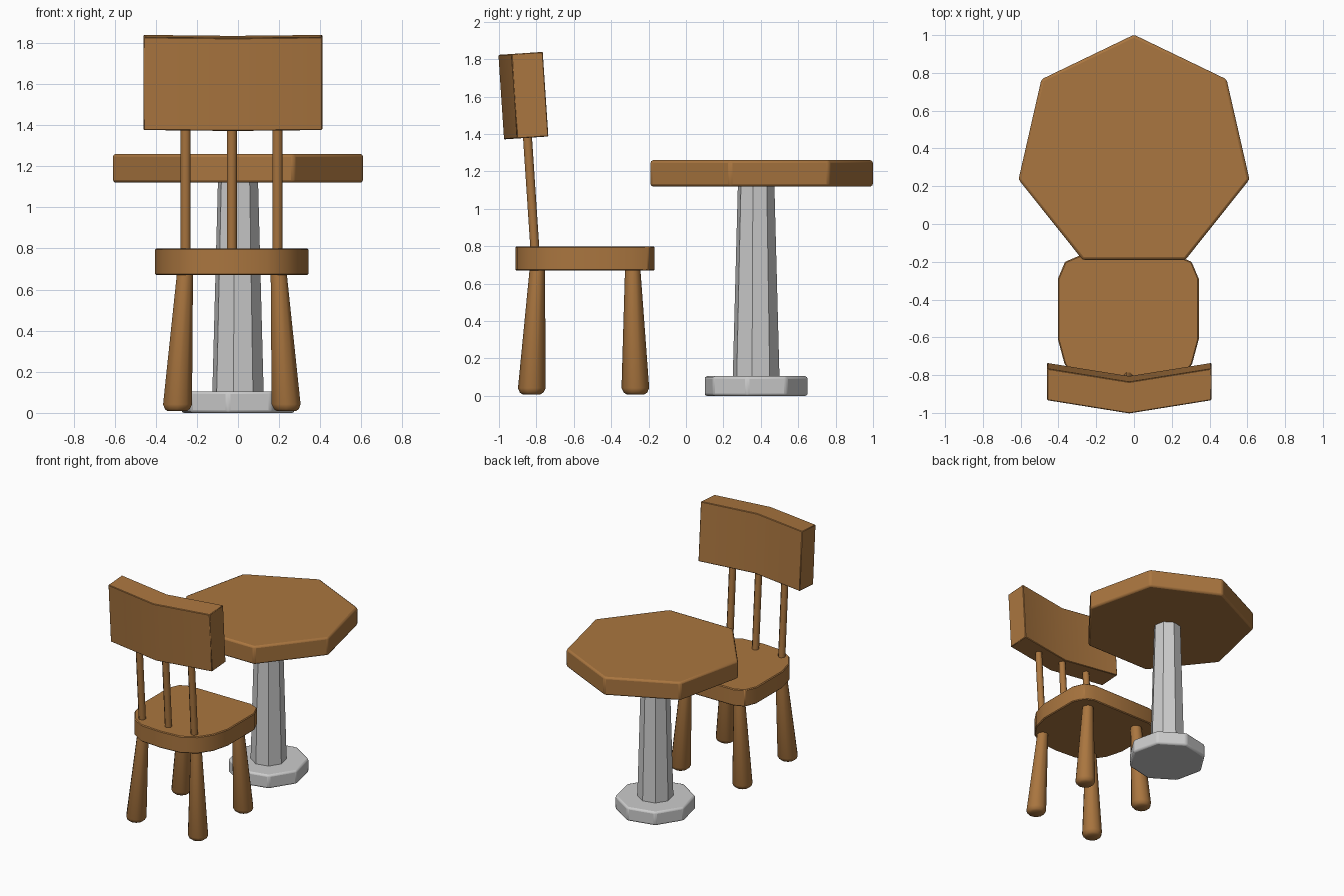
import bpy, bmesh, math
from mathutils import Vector, Matrix

if "Cube" in bpy.data.objects:
    bpy.data.objects.remove(bpy.data.objects["Cube"])

wood = bpy.data.materials.new("wood")
wood.diffuse_color = (0.40, 0.18, 0.05, 1)
wood.use_nodes = True
wood.node_tree.nodes["Principled BSDF"].inputs["Base Color"].default_value = wood.diffuse_color
CX = -0.03  # chair centre line


def loft(name, rings, mat=None, bevel=0, segments=2, smooth=30):
    """Skin a stack of rings (counter-clockwise, bottom to top) and cap both ends."""
    bm = bmesh.new()
    loops = [[bm.verts.new(p) for p in ring] for ring in rings]
    n = len(loops[0])
    for a, b in zip(loops, loops[1:]):
        for i in range(n):
            j = (i + 1) % n
            bm.faces.new((a[i], a[j], b[j], b[i]))
    bm.faces.new(loops[0][::-1])
    bm.faces.new(loops[-1])
    bmesh.ops.recalc_face_normals(bm, faces=bm.faces)
    me = bpy.data.meshes.new(name)
    bm.to_mesh(me)
    bm.free()
    ob = bpy.data.objects.new(name, me)
    bpy.context.collection.objects.link(ob)
    if mat:
        me.materials.append(mat)
    if bevel:
        mod = ob.modifiers.new("soft_edges", 'BEVEL')
        mod.width, mod.segments = bevel, segments
        mod.limit_method = 'ANGLE'
        mod.angle_limit = math.radians(30)
    bpy.ops.object.select_all(action='DESELECT')
    ob.select_set(True)
    bpy.context.view_layer.objects.active = ob
    bpy.ops.object.shade_smooth_by_angle(angle=math.radians(smooth))
    return ob


def ring(x, y, z, r, n, start=0):
    return [(x + r * math.cos(math.radians(start) + math.tau * i / n),
             y + r * math.sin(math.radians(start) + math.tau * i / n), z)
            for i in range(n)]


def flat(points, z):
    return [(x, y, z) for x, y in points]


def rod(name, p0, p1, profile, n):
    """Leaning turned rod; profile is (fraction along, radius)."""
    p0, p1 = Vector(p0), Vector(p1)
    return loft(name, [ring(*p0.lerp(p1, t), r, n, 180 / n) for t, r in profile],
                wood, smooth=50)


# Table: seven-sided top, eight-sided tapering column and foot
TY = 0.375
loft("table_top", [ring(0, TY, z, 0.627, 7, 90) for z in (1.12, 1.26)], wood, 0.014)
loft("table_column", [ring(0, TY, 0.09, 0.127, 8, -10), ring(0, TY, 1.13, 0.099, 8, -10)])
loft("table_foot", [ring(0, TY, z, 0.282, 8, -10) for z in (0, 0.105)], None, 0.014)

# Seat: rounded square with a bowed back edge
half = [(0.17, -0.9), (0.27, -0.84), (0.338, -0.74), (0.373, -0.61),
        (0.373, -0.29), (0.335, -0.2), (0.26, -0.168)]
outline = [(CX + x, y) for x, y in half] + [(CX - x, y) for x, y in half[::-1]]
outline.append((CX, -0.912))
loft("seat", [flat(outline, z) for z in (0.67, 0.80)], wood, 0.006, 1, 35)

# Splayed legs, thick and rounded at the floor
leg_profile = [(0, 0.048), (0.015, 0.063), (0.05, 0.074), (1, 0.041)]
for side, s in (("left", -1), ("right", 1)):
    for end, y0, y1 in (("front", -0.826, -0.795), ("back", -0.27, -0.285)):
        rod(f"{end}_{side}_leg", (CX + s * 0.266, y0, 0.008),
            (CX + s * 0.228, y1, 0.68), leg_profile, 10)

# Three spindles leaning with the backrest
for i, dx in enumerate((-0.225, 0, 0.222)):
    rod(f"spindle_{i + 1}", (CX + dx, -0.807, 0.77), (CX + dx, -0.85, 1.42),
        [(0, 0.026), (1, 0.026)], 8)

# Backrest: bent board tilted back
plan = [(-0.435, 0), (0, -0.07), (0.435, 0), (0.435, 0.168), (0, 0.098), (-0.435, 0.168)]
tilt = Matrix.Translation((-0.025, -0.903, 1.376)) @ Matrix.Rotation(math.radians(3.8), 4, 'X')
loft("backrest", [[tilt @ Vector((x, y, z)) for x, y in plan] for z in (0, 0.453)],
     wood, 0.004, 1, 35)
